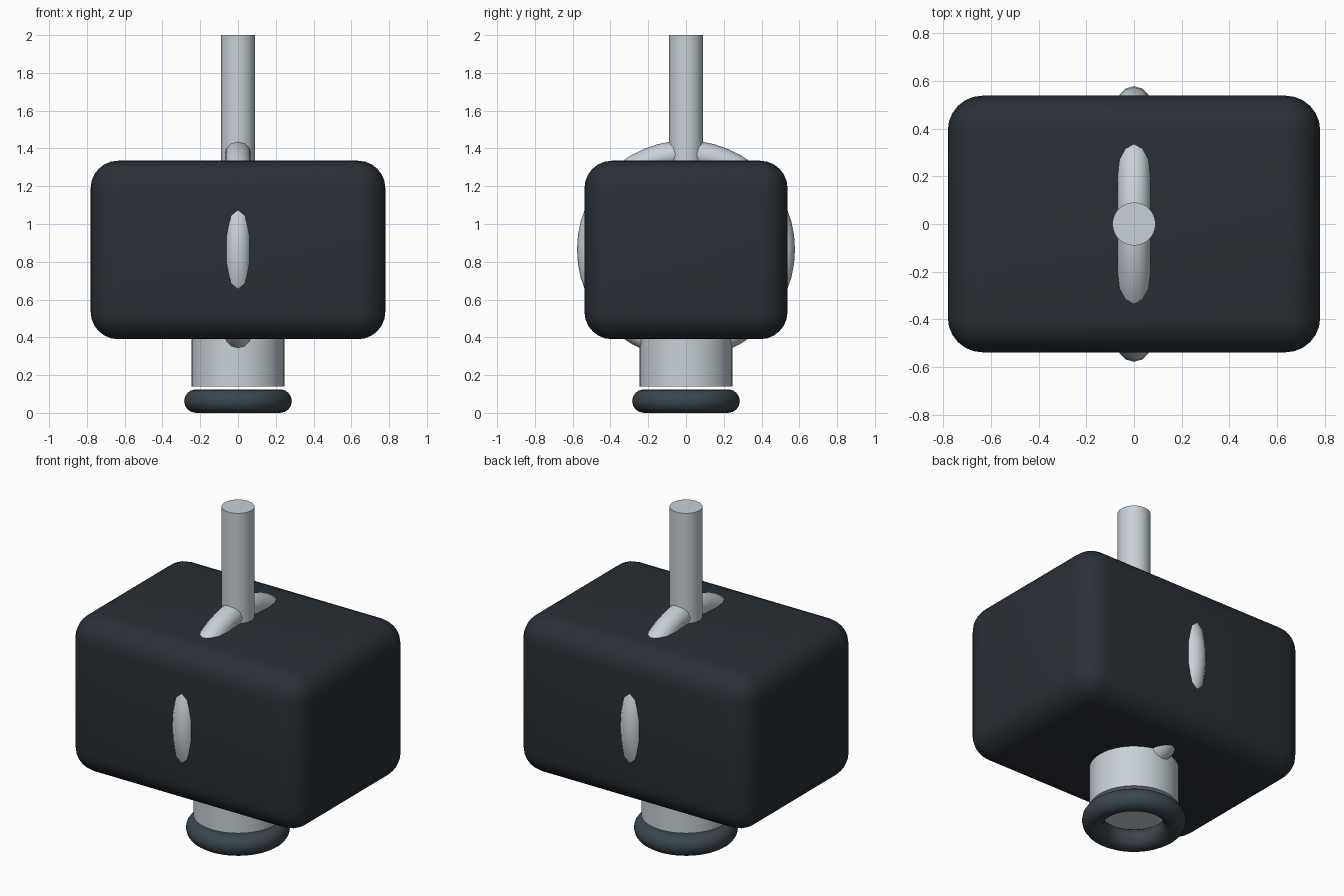
import bpy
from math import radians, pi

if "Cube" in bpy.data.objects:
    bpy.data.objects.remove(bpy.data.objects["Cube"])


def material(name, rgb):
    m = bpy.data.materials.new(name)
    m.diffuse_color = (*rgb, 1)
    m.use_nodes = True
    m.node_tree.nodes["Principled BSDF"].inputs["Base Color"].default_value = m.diffuse_color
    return m


DARK = material("dark_casing", (0.022, 0.029, 0.037))
RUBBER = material("dark_rubber", (0.04, 0.06, 0.075))
METAL = material("pale_metal", (0.57, 0.64, 0.68))


def finish(name, mat):
    ob = bpy.context.object
    ob.name = name
    ob.data.materials.append(mat)
    bpy.ops.object.shade_smooth_by_angle(angle=radians(35))
    return ob


def cylinder(name, radius, z0, z1, mat):
    bpy.ops.mesh.primitive_cylinder_add(vertices=48, radius=radius, depth=z1 - z0,
                                        location=(0, 0, (z0 + z1) / 2))
    return finish(name, mat)


def ring(name, major, minor, z, sides, mat, rotation=(0, 0, 0)):
    bpy.ops.mesh.primitive_torus_add(major_radius=major, minor_radius=minor,
                                     major_segments=48, minor_segments=sides,
                                     location=(0, 0, z), rotation=rotation)
    return finish(name, mat)


# Rounded block body
bpy.ops.mesh.primitive_cube_add(size=1, location=(0, 0, 0.8625))
bpy.context.object.scale = (1.56, 1.075, 0.945)
bpy.ops.object.transform_apply(location=False, rotation=False, scale=True)
body = bpy.context.object
bevel = body.modifiers.new("rounded_edges", 'BEVEL')
bevel.width = 0.145
bevel.segments = 6
bpy.ops.object.modifier_apply(modifier=bevel.name)
finish("body", DARK)

# Upright ring embedded in the body, breaking out on four sides
ring("embedded_ring", 0.507, 0.07, 0.865, 12, METAL, (0, pi / 2, 0))

# Top rod and lower neck
cylinder("top_rod", 0.09, 1.25, 2.0, METAL)
cylinder("lower_neck", 0.245, 0.14, 0.6, METAL)

# Rubber ring at the base
ring("base_ring", 0.2225, 0.0625, 0.0625, 16, RUBBER)
